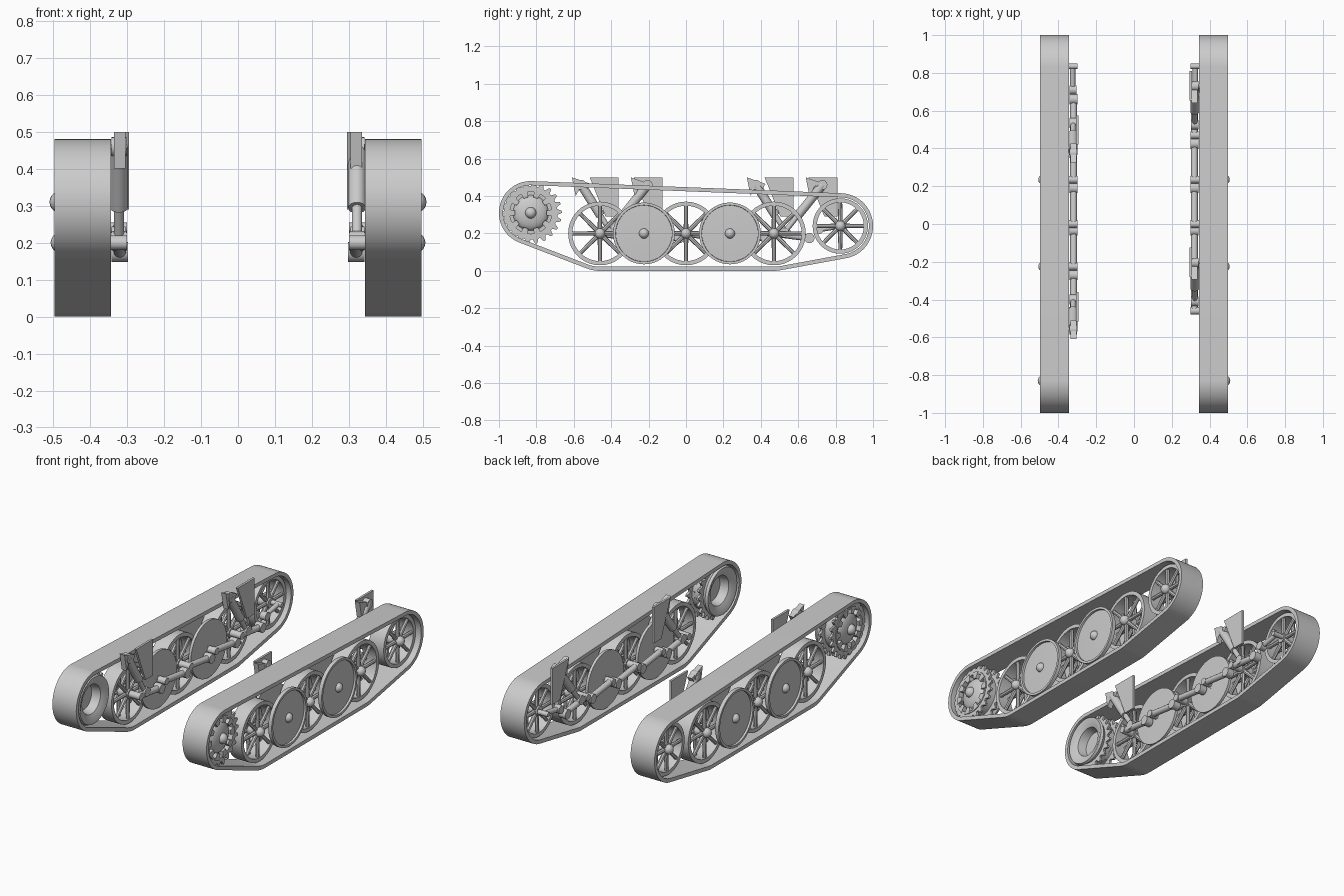
import bpy, bmesh
from math import sin, cos, pi, radians
from mathutils import Vector, Matrix

cube = bpy.data.objects.get("Cube")
if cube:
    bpy.data.objects.remove(cube, do_unlink=True)

grey = bpy.data.materials.new("plain_grey")
grey.use_nodes = True
colour = (0.6, 0.6, 0.6, 1)
grey.diffuse_color = colour
bsdf = next(n for n in grey.node_tree.nodes if n.type == 'BSDF_PRINCIPLED')
bsdf.inputs["Base Color"].default_value = colour


def finish(name, bm, side):
    """Mirror to the wanted side and turn the bmesh into a shaded object."""
    if side < 0:
        bmesh.ops.scale(bm, vec=(-1, 1, 1), verts=bm.verts)
    bmesh.ops.recalc_face_normals(bm, faces=bm.faces)
    mesh = bpy.data.meshes.new(name)
    bm.to_mesh(mesh)
    bm.free()
    mesh.materials.append(grey)
    obj = bpy.data.objects.new(name, mesh)
    bpy.context.collection.objects.link(obj)
    bpy.ops.object.select_all(action='DESELECT')
    obj.select_set(True)
    bpy.context.view_layer.objects.active = obj
    bpy.ops.object.shade_smooth_by_angle(angle=radians(35))
    return obj


def lathe(bm, profile, y, z, steps=40):
    """Spin a closed (radius, x) profile about an axle along x."""
    verts = [bm.verts.new((x, y, z + r)) for r, x in profile]
    edges = [bm.edges.new((verts[i - 1], verts[i])) for i in range(len(verts))]
    bmesh.ops.spin(bm, geom=verts + edges, cent=(0, y, z), axis=(1, 0, 0),
                   angle=2 * pi, steps=steps, use_merge=True)
    bmesh.ops.remove_doubles(bm, verts=bm.verts, dist=0.0001)


def rod(bm, a, b, radius, end=None, sides=12):
    """Cylinder or cone between two points."""
    a, b = Vector(a), Vector(b)
    turn = (b - a).to_track_quat('Z', 'Y').to_matrix().to_4x4()
    bmesh.ops.create_cone(bm, cap_ends=True, segments=sides, radius1=radius,
                          radius2=end or radius, depth=(b - a).length,
                          matrix=Matrix.Translation((a + b) / 2) @ turn)


def ball(bm, x, y, z, r):
    bmesh.ops.create_uvsphere(bm, u_segments=16, v_segments=10, radius=r,
                              matrix=Matrix.Translation((x, y, z)))


def plate(bm, points, x0, x1):
    """Extrude a (y, z) outline along x."""
    face = bm.faces.new([bm.verts.new((x0, y, z)) for y, z in points])
    new = bmesh.ops.extrude_face_region(bm, geom=[face])["geom"]
    bmesh.ops.translate(bm, vec=(x1 - x0, 0, 0),
                        verts=[v for v in new if isinstance(v, bmesh.types.BMVert)])


def ring(bm, outer, inner, x0, x1):
    """Closed band between two (y, z) loops with matching points."""
    loops = [[bm.verts.new((x, y, z)) for y, z in pts]
             for x, pts in ((x0, outer), (x1, outer), (x1, inner), (x0, inner))]
    for k in range(4):
        a, b = loops[k], loops[(k + 1) % 4]
        for i in range(len(a)):
            bm.faces.new((a[i - 1], a[i], b[i], b[i - 1]))


X0, X1 = 0.343, 0.497
AXLE_Z = 0.2
SPOKED = (-0.46, 0.0, 0.47)
SOLID = (-0.225, 0.235)
SPROCKET = (-0.83, 0.31, 0.17)
IDLER = (0.825, 0.24, 0.175)
WRAPPED = (SPROCKET, IDLER, (-0.46, AXLE_Z, 0.2), (0.47, AXLE_Z, 0.2))


def belt_loop(inset, count=160):
    """Outline of a belt pulled tight round the wheels."""
    pts = []
    for i in range(count):
        c, s = cos(2 * pi * i / count), sin(2 * pi * i / count)
        y, z, r = max(WRAPPED, key=lambda w: w[0] * c + w[1] * s + w[2])
        pts.append((y + (r - inset) * c, z + (r - inset) * s))
    return pts


def track_belt(side):
    bm = bmesh.new()
    ring(bm, belt_loop(0), belt_loop(0.022), X0, X1)
    finish("track_belt", bm, side)


def spoked_wheel(name, side, y, z, r, x0, x1, spokes=8):
    bm = bmesh.new()
    lathe(bm, [(r, x0), (r, x1), (r - 0.022, x1), (r - 0.022, x0)], y, z)
    for x in (x0 + 0.014, x1 - 0.014):
        for i in range(spokes):
            a = 2 * pi * i / spokes
            d = Vector((0, cos(a), sin(a)))
            hub = Vector((x, y, z))
            rod(bm, hub, hub + d * (r - 0.012), 0.013, 0.010, 8)
    rod(bm, (x0 - 0.005, y, z), (x1, y, z), 0.028, sides=20)
    ball(bm, x1, y, z, 0.028)
    finish(name, bm, side)


def solid_wheel(side, y):
    bm = bmesh.new()
    r = 0.165
    # Outer disc with a raised rim, and a plainer inner disc
    lathe(bm, [(0, 0.484), (r - 0.015, 0.478), (r - 0.014, 0.49), (r, 0.49),
               (r, 0.468), (0, 0.468)], y, AXLE_Z, 56)
    lathe(bm, [(0, 0.35), (r, 0.352), (r, 0.368), (0, 0.368)], y, AXLE_Z, 56)
    rod(bm, (0.35, y, AXLE_Z), (0.48, y, AXLE_Z), 0.03, sides=20)
    ball(bm, 0.48, y, AXLE_Z, 0.027)
    finish("solid_road_wheel", bm, side)


def drive_sprocket(side):
    y, z, _ = SPROCKET
    teeth = 22
    bm = bmesh.new()
    # Toothed rings
    for x in (0.385, 0.455):
        outer, inner = [], []
        for i in range(teeth * 4):
            a = 2 * pi * i / (teeth * 4)
            r = 0.166 if i % 4 < 2 else 0.143
            outer.append((y + r * cos(a), z + r * sin(a)))
            inner.append((y + 0.118 * cos(a), z + 0.118 * sin(a)))
        ring(bm, outer, inner, x, x + 0.014)
    # Drum joining the rings and the domed cover
    lathe(bm, [(0.122, 0.38), (0.122, 0.472), (0.112, 0.472), (0.112, 0.38)], y, z)
    dome = [(0.095 * cos(a), 0.445 + 0.038 * sin(a))
            for a in (i * pi / 12 for i in range(7))]
    lathe(bm, dome + [(0, 0.43), (0.118, 0.43), (0.118, 0.445)], y, z)
    for i in range(10):
        a = 2 * pi * i / 10
        p = [(y + r * cos(a + t), z + r * sin(a + t))
             for r, t in ((0.085, -.14), (0.125, -.17), (0.125, .17), (0.085, .14))]
        plate(bm, p, 0.44, 0.474)
    ball(bm, 0.48, y, z, 0.03)
    finish("drive_sprocket", bm, side)

    # Flared gear housing, open toward the hull
    bm = bmesh.new()
    lathe(bm, [(0.135, 0.345), (0.14, 0.36), (0.09, 0.43), (0, 0.43),
               (0, 0.415), (0.075, 0.415), (0.085, 0.365), (0.125, 0.345)], y, z)
    finish("sprocket_housing", bm, side)


def swing_arm(side, y):
    bm = bmesh.new()
    end_y, end_z = y + 0.19, 0.175
    rod(bm, (0.30, y, AXLE_Z), (0.39, y, AXLE_Z), 0.02)
    rod(bm, (0.32, y, AXLE_Z), (0.32, end_y, end_z), 0.018)
    rod(bm, (0.298, end_y, end_z), (0.342, end_y, end_z), 0.027, sides=16)
    finish("swing_arm", bm, side)


def idler_arm(side):
    bm = bmesh.new()
    y, z, _ = IDLER
    rod(bm, (0.30, y + 0.01, z), (0.40, y + 0.01, z), 0.014)
    rod(bm, (0.325, y, z), (0.325, 0.71, z - 0.02), 0.014)
    rod(bm, (0.305, 0.71, z - 0.02), (0.342, 0.71, z - 0.02), 0.024, sides=16)
    finish("idler_arm", bm, side)


def suspension_unit(side, edge, top_y, foot_y, claw_y):
    # Tapered hull bracket
    bm = bmesh.new()
    plate(bm, [(edge - 0.155, 0.5), (edge, 0.5), (edge, 0.29), (edge - 0.07, 0.29)],
          0.295, 0.308)
    finish("suspension_bracket", bm, side)
    # Claw holding the top of the damper
    bm = bmesh.new()
    plate(bm, [(claw_y, 0.5), (claw_y + 0.1, 0.465), (claw_y + 0.085, 0.44),
               (claw_y + 0.05, 0.455), (claw_y + 0.02, 0.4)], 0.305, 0.336)
    finish("damper_claw", bm, side)
    # Damper body and piston
    bm = bmesh.new()
    top = Vector((0.322, top_y, 0.46))
    foot = Vector((0.322, foot_y, 0.205))
    rod(bm, top, top.lerp(foot, 0.65), 0.024, sides=16)
    rod(bm, top, foot, 0.014)
    for p in (top, foot):
        rod(bm, p - Vector((0.02, 0, 0)), p + Vector((0.02, 0, 0)), 0.026, sides=16)
    finish("damper", bm, side)


for side in (1, -1):
    track_belt(side)
    drive_sprocket(side)
    spoked_wheel("idler_wheel", side, IDLER[0], IDLER[1], 0.148, 0.37, 0.465)
    for y in SPOKED:
        spoked_wheel("spoked_road_wheel", side, y, AXLE_Z, 0.17, 0.375, 0.462)
    for y in SOLID:
        solid_wheel(side, y)
    for y in SPOKED + SOLID:
        swing_arm(side, y)
    idler_arm(side)
    # The dampers lean opposite ways on the two sides
    for shift in (0, 0.935):
        if side > 0:
            suspension_unit(side, -0.125 + shift, -0.205 + shift, -0.41 + shift, -0.295 + shift)
        else:
            suspension_unit(side, -0.36 + shift, -0.56 + shift, -0.40 + shift, -0.61 + shift)
